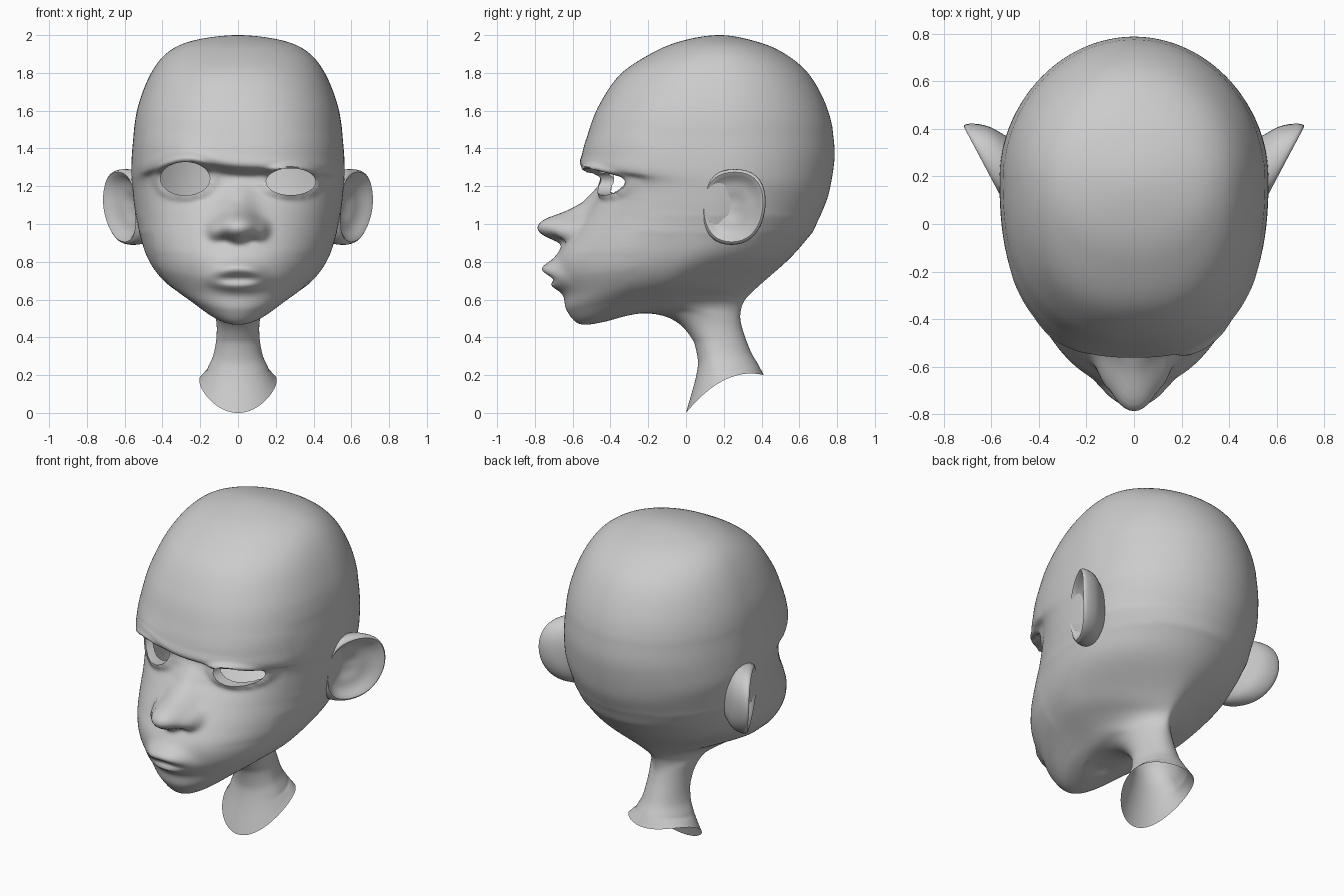
import bpy, bmesh
from math import sin, cos, pi, exp, sqrt, radians

if "Cube" in bpy.data.objects:
    bpy.data.objects.remove(bpy.data.objects["Cube"])

SEG, SUB = 192, 8

# Rings from crown to neck rim: front y, front z, back y, back z, half width
RINGS = [
    (.17, 2.0, .17, 2.0, 0), (-.02, 1.97, .34, 1.975, .23), (-.18, 1.905, .5, 1.915, .37),
    (-.35, 1.79, .645, 1.8, .462), (-.465, 1.62, .745, 1.62, .53), (-.525, 1.46, .79, 1.42, .558),
    (-.55, 1.37, .784, 1.3, .566), (-.555, 1.3, .767, 1.2, .567), (-.44, 1.25, .747, 1.12, .56),
    (-.47, 1.15, .70, 1.02, .55), (-.54, 1.05, .66, .94, .53), (-.63, .92, .57, .83, .51),
    (-.69, .82, .48, .75, .48), (-.69, .72, .40, .68, .44), (-.65, .62, .34, .625, .38),
    (-.63, .54, .315, .595, .305), (-.56, .47, .30, .565, .215), (-.42, .485, .292, .535, .155),
    (-.25, .535, .288, .505, .13), (-.08, .51, .293, .47, .115), (.02, .42, .31, .41, .112),
    (.06, .3, .345, .32, .13), (.055, .2, .38, .26, .165), (0, 0, .412, .2, .205)]

# Along the rings: widest y, front and back squareness, upward bow (knots by ring number)
WIDEST = [(0, .17), (2, .18), (7, .2), (9, .15), (11, .05), (13, -.08), (15, -.15),
          (16, -.14), (18, .06), (20, .16), (23, .2)]
FRONT_N = [(0, 2), (2, 2.1), (5, 2.5), (8, 2.5), (10, 2.2), (12, 2.0), (23, 2)]
BACK_N = [(0, 2), (11, 1.95), (13, 1.5), (15, 1.35), (17, 1.7), (19, 2), (23, 2)]
BOW = [(10, 0), (13, .05), (16, .075), (18, .02), (19, 0), (22, 0), (23, .075)]
NOSE = [(.88, 0), (.9, .02), (.93, .08), (.98, .14), (1.03, .15), (1.07, .115), (1.12, .055), (1.25, 0)]
EYES = [(-.28, 1.24, .131, .088), (.28, 1.224, .131, .071)]


def lerp(knots, t):
    if t <= knots[0][0]:
        return knots[0][1]
    for (a, u), (b, v) in zip(knots, knots[1:]):
        if t <= b:
            return u + (v - u) * (t - a) / (b - a)
    return knots[-1][1]


def ring_at(t):
    i = min(int(t), len(RINGS) - 2)
    f = t - i
    r = RINGS[1]
    p0 = RINGS[i - 1] if i else (r[2], r[3], r[0], r[1], -r[4])
    p1, p2 = RINGS[i], RINGS[i + 1]
    p3 = RINGS[i + 2] if i + 2 < len(RINGS) else tuple(2 * b - a for a, b in zip(p1, p2))
    return [.5 * (2 * b + (c - a) * f + (2 * a - 5 * b + 4 * c - d) * f * f
                  + (3 * b - a - 3 * c + d) * f ** 3) for a, b, c, d in zip(p0, p1, p2, p3)]


def g(v, centre, width):
    return exp(-((v - centre) / width) ** 2)


def eye_dist(x, z, e):
    return sqrt(((x - e[0]) / e[2]) ** 2 + ((z - e[1]) / e[3]) ** 2)


def smin(a, b, k=.03):
    h = max(k - abs(a - b), 0) / k
    return min(a, b) - h * h * k / 4


def blob(y, x, z, c, r):
    q = 1 - ((x - c[0]) / r[0]) ** 2 - ((z - c[2]) / r[2]) ** 2
    return smin(y, c[1] - r[1] * sqrt(q)) if q > 0 else y


def features(x, y, z):
    if y > -.12 or z < .46 or z > 1.7:
        return x, y, z
    # raised brow on one side
    z += .055 * g(x, -.28, .17) * g(z, 1.31, .1)
    # eyelids
    for e in EYES:
        y -= .028 * g(eye_dist(x, z, e), 1.1, .22)
    if y > -.35:
        return x, y, z
    # nose bridge, ball, wings, nostrils
    ax = abs(x)
    y -= lerp(NOSE, z) * g(x, 0, .075)
    y = blob(y, ax, z, (0, -.56, .98), (.125, .235, .085))
    y = blob(y, ax, z, (.1, -.53, .962), (.066, .17, .066))
    y += .05 * g(ax, .06, .026) * g(z, .918, .016)
    # lips, curving down to the corners
    m = exp(-(ax / .14) ** 3.5)
    dz = .03 * (ax / .14) ** 2
    y += m * (-.075 * g(z + dz, .762, .04) + .025 * g(z, .703, .012) - .05 * g(z - dz * .5, .677, .026))
    return x, y, z


def finish(bm, name, angle):
    bmesh.ops.recalc_face_normals(bm, faces=bm.faces)
    me = bpy.data.meshes.new(name)
    bm.to_mesh(me)
    bm.free()
    ob = bpy.data.objects.new(name, me)
    bpy.context.collection.objects.link(ob)
    bpy.ops.object.select_all(action='DESELECT')
    ob.select_set(True)
    bpy.context.view_layer.objects.active = ob
    bpy.ops.object.shade_smooth_by_angle(angle=radians(angle))
    return ob


def bridge(bm, rows):
    for a, b in zip(rows, rows[1:]):
        n = len(a)
        for j in range(n):
            k = (j + 1) % n
            bm.faces.new((a[j], a[k], b[k], b[j]))


def soften(bm, times, test):
    vs = [v for v in bm.verts if test(*v.co)]
    for _ in range(times):
        bmesh.ops.smooth_vert(bm, verts=vs, factor=.5, use_axis_x=True, use_axis_y=True, use_axis_z=True)


# Head and neck: one lofted open shell
bm = bmesh.new()
rows = []
for i in range(1, (len(RINGS) - 1) * SUB + 1):
    t = i / SUB
    fy, fz, by, bz, a = ring_at(t)
    my, nf, nb = lerp(WIDEST, t), lerp(FRONT_N, t), lerp(BACK_N, t)
    my = min(max(my, fy + .3 * (by - fy)), by - .2 * (by - fy))
    row = []
    for j in range(SEG):
        th = 2 * pi * j / SEG
        c, s = cos(th), sin(th)
        n = nf if c > 0 else nb
        x = a * abs(s) ** (2 / n) * (1 if s >= 0 else -1)
        y = my + abs(c) ** (2 / n) * ((fy - my) if c > 0 else (by - my))
        u = (y - fy) / (by - fy)
        z = fz + (bz - fz) * u + lerp(BOW, t) * 4 * u * (1 - u)
        row.append(bm.verts.new(features(x, y, z)))
    rows.append(row)
bridge(bm, rows)
top = bm.verts.new((0, .17, 2.0))
for j in range(SEG):
    bm.faces.new((top, rows[0][(j + 1) % SEG], rows[0][j]))

# Soften the nose and lips, the temples and the jaw-to-neck turn
soften(bm, 4, lambda x, y, z: y < -.45 and abs(x) < .22 and .62 < z < 1.12)
soften(bm, 4, lambda x, y, z: y < -.3 and abs(x) < .12 and 1.2 < z < 1.42)
soften(bm, 30, lambda x, y, z: y > -.22 and 1.05 < z < 1.5)
soften(bm, 60, lambda x, y, z: y > -.3 and .38 < z < .95)

# Eye openings with a lid edge turned inwards
for e in EYES:
    bmesh.ops.delete(bm, geom=[v for v in bm.verts if v.co.y < -.1
                               and eye_dist(v.co.x, v.co.z, e) < 1], context='VERTS')
for e in EYES:
    rim = [ed for ed in bm.edges if ed.is_boundary and ed.verts[0].co.z > 1
           and ed.verts[0].co.x * e[0] > 0]
    for v in {v for ed in rim for v in ed.verts}:
        d = eye_dist(v.co.x, v.co.z, e)
        v.co.x = e[0] + (v.co.x - e[0]) / d
        v.co.z = e[1] + (v.co.z - e[1]) / d
    for v in bmesh.ops.extrude_edge_only(bm, edges=rim)['geom']:
        if isinstance(v, bmesh.types.BMVert):
            v.co.y += .07
finish(bm, "head", 60)

# Ears: dished plates swung out from the head
bm = bmesh.new()
rows = []
for s, off in [(.5, -.2), (.72, -.145), (.88, -.118), (.98, -.085), (1.01, -.04), (1, -.008),
               (.93, .014), (.82, -.012), (.64, -.045), (.42, -.05), (.25, -.07), (.05, -.075)]:
    row = []
    for j in range(20):
        th = 2 * pi * j / 20
        c, q = cos(th), sin(th)
        y = .25 + s * (.172 * abs(c) ** .85 * (1 if c > 0 else -1) * (1 + .06 * q) + .01 * q)
        z = 1.09 + s * .203 * abs(q) ** .9 * (1 if q > 0 else -1)
        x = .535 + (y - .08) * .53 + off - .03 * max(0, -q * s)
        row.append(bm.verts.new((x, y, z)))
    rows.append(row)
bridge(bm, rows)
bm.faces.new(rows[0])
bm.faces.new(rows[-1])
ears = finish(bm, "ears", 80)
ears.modifiers.new("mirror", 'MIRROR').use_axis[0] = True
ears.modifiers.new("subdivision", 'SUBSURF').levels = 1
